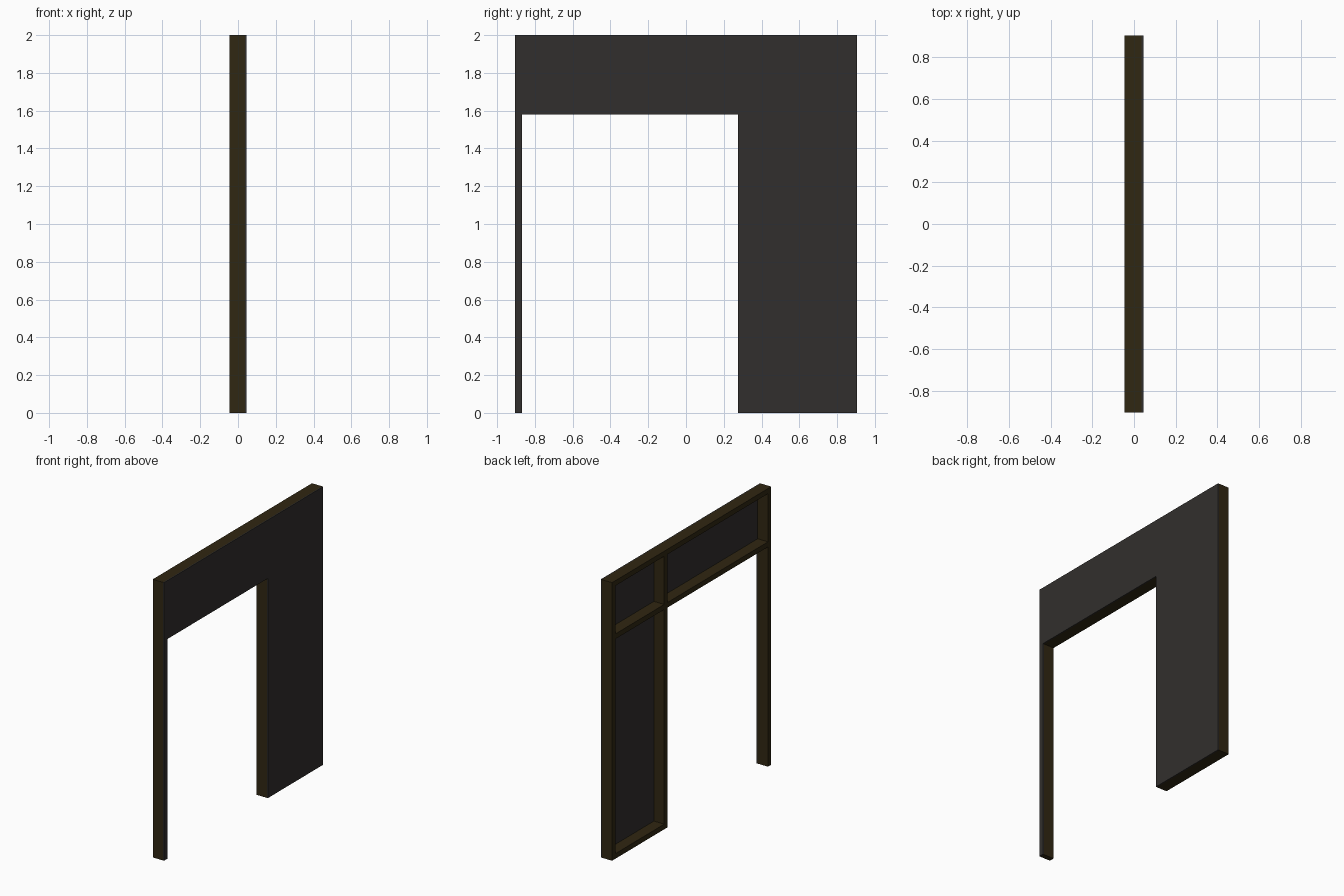
import bpy, bmesh

if "Cube" in bpy.data.objects:
    bpy.data.objects.remove(bpy.data.objects["Cube"])

H, W = 2.0, 0.904           # height, half width
T = 0.037                   # timber thickness
XB, XF, XP = -0.045, 0.037, 0.045   # timber back, timber front, panel front
DOOR_L, DOOR_R, DOOR_T = -W + T, 0.275, 1.58


def material(name, color):
    m = bpy.data.materials.new(name)
    m.diffuse_color = (*color, 1)
    m.use_nodes = True
    m.node_tree.nodes["Principled BSDF"].inputs["Base Color"].default_value = m.diffuse_color
    return m


wood = material("dark_wood", (0.030, 0.020, 0.006))
sheet = material("dark_sheet", (0.031, 0.028, 0.026))


def add_prism(name, outline, x0, x1, mat):
    """Extrude a (y, z) outline from x0 to x1."""
    bm = bmesh.new()
    face = bm.faces.new([bm.verts.new((x0, y, z)) for y, z in outline])
    ext = bmesh.ops.extrude_face_region(bm, geom=[face])
    moved = [v for v in ext["geom"] if isinstance(v, bmesh.types.BMVert)]
    bmesh.ops.translate(bm, verts=moved, vec=(x1 - x0, 0, 0))
    if not face.is_valid or len(bm.faces) < len(outline) + 2:
        bm.faces.new([v for v in bm.verts if v not in moved])
    bmesh.ops.recalc_face_normals(bm, faces=bm.faces)
    me = bpy.data.meshes.new(name)
    bm.to_mesh(me)
    bm.free()
    ob = bpy.data.objects.new(name, me)
    me.materials.append(mat)
    bpy.context.collection.objects.link(ob)


def timber(name, y0, y1, z0, z1):
    add_prism(name, [(y0, z0), (y1, z0), (y1, z1), (y0, z1)], XB, XF, wood)


# Upright studs
timber("narrow_side_stud", -W, -W + T, 0, H - T)
timber("door_stud", DOOR_R, DOOR_R + T, 0, H - T)
timber("wide_side_stud", W - T, W, 0, H - T)

# Horizontal rails
timber("top_rail", -W, W, H - T, H)
timber("door_header", DOOR_L, DOOR_R, DOOR_T, DOOR_T + T)
timber("middle_rail", DOOR_R + T, W - T, DOOR_T, DOOR_T + T)
timber("bottom_rail", DOOR_R + T, W - T, 0, T)

# Facing sheet with the doorway left open
add_prism("facing_panel",
          [(-W, 0), (DOOR_L, 0), (DOOR_L, DOOR_T), (DOOR_R, DOOR_T),
           (DOOR_R, 0), (W, 0), (W, H), (-W, H)], XF, XP, sheet)
